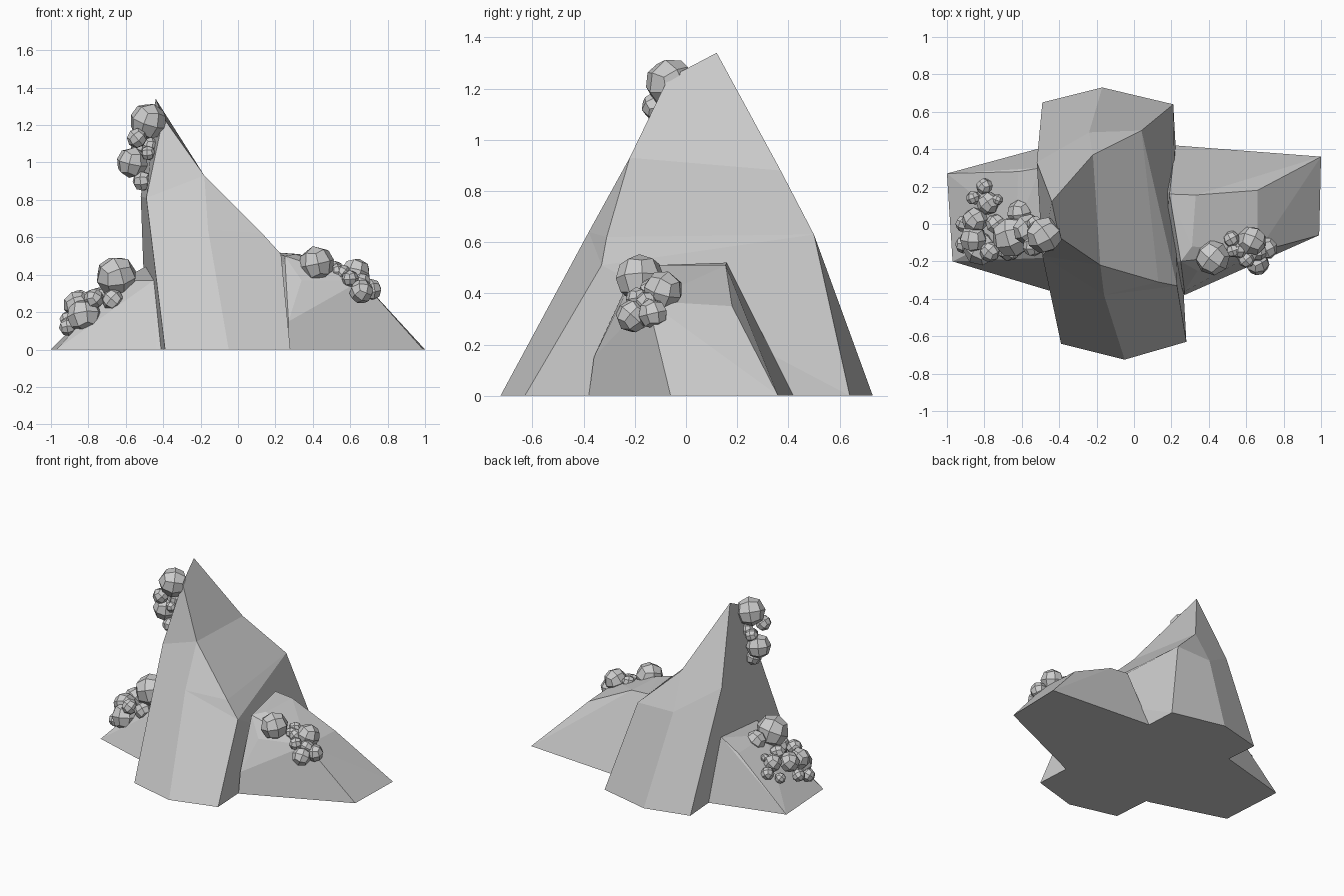
import bpy, bmesh, random
from mathutils import Vector, Euler

if "Cube" in bpy.data.objects:
    bpy.data.objects.remove(bpy.data.objects["Cube"])

random.seed(4)

def make_object(name, bm):
    bmesh.ops.recalc_face_normals(bm, faces=bm.faces[:])
    mesh = bpy.data.meshes.new(name)
    bm.to_mesh(mesh)
    bm.free()
    ob = bpy.data.objects.new(name, mesh)
    bpy.context.collection.objects.link(ob)
    return ob

def rock(name, footprint, upper):
    """Chiselled convex rock from a ground outline and its upper corners."""
    bm = bmesh.new()
    for x, y in footprint:
        bm.verts.new((x, y, 0))
    for p in upper:
        bm.verts.new(p)
    bmesh.ops.convex_hull(bm, input=bm.verts[:])
    loose = [v for v in bm.verts if not v.link_faces]
    bmesh.ops.delete(bm, geom=loose, context='VERTS')
    bmesh.ops.dissolve_limit(bm, angle_limit=0.05, verts=bm.verts[:], edges=bm.edges[:])
    return make_object(name, bm)

def unit_ball():
    """Cube split once and rounded: directions and quads of a 24-sided ball."""
    bm = bmesh.new()
    bmesh.ops.create_cube(bm, size=2)
    bmesh.ops.subdivide_edges(bm, edges=bm.edges[:], cuts=1, use_grid_fill=True)
    bm.verts.index_update()
    dirs = [v.co.normalized() for v in bm.verts]
    quads = [[v.index for v in f.verts] for f in bm.faces]
    bm.free()
    return dirs, quads

DIRS, QUADS = unit_ball()

def bush(name, balls):
    """Cluster of quad balls, each (x, y, z, radius), randomly turned."""
    bm = bmesh.new()
    for x, y, z, r in balls:
        turn = Euler([random.uniform(0, 1.5) for _ in range(3)]).to_matrix()
        vs = [bm.verts.new(Vector((x, y, z)) + turn @ (d * r)) for d in DIRS]
        for q in QUADS:
            bm.faces.new([vs[i] for i in q])
    return make_object(name, bm)

# Tall central rock: ground ring, ridge corners front and back, left corners
base = dict(bl=(-.49, .65, 0), bm=(-.17, .73, 0), br=(.21, .64, 0),
            fr=(.28, -.63, 0), fm=(-.05, -.725, 0), fl=(-.39, -.64, 0))
crest = dict(P=(-.44, .12, 1.34), F0=(-.40, -.07, 1.24), F1=(-.18, -.22, .93),
             F2=(.13, -.31, .62), F3=(.23, -.33, .51), B1=(-.22, .37, .88),
             B2=(.04, .50, .63), mf=(-.16, -.38, .64), mb=(-.24, .49, .63),
             lf=(-.49, -.17, .81), lb=(-.52, .33, .82))
bm = bmesh.new()
V = {k: bm.verts.new(p) for k, p in {**base, **crest}.items()}
for face in ("bl bm br fr fm fl", "P F0 F1 B1", "B1 F1 F2 B2",      # ground, slope
             "B2 F2 F3", "br B2 F3", "br F3 fr",                    # right end
             "fr fm mf F3", "F3 mf F2", "F2 mf F1",                 # front
             "fm fl lf mf", "lf F1 mf", "lf F0 F1",
             "fl bl lb lf", "lf lb P F0",                           # left
             "bl bm mb lb", "lb mb B1 P", "bm br B2 mb", "mb B2 B1"):  # back
    bm.faces.new([V[k] for k in face.split()])
make_object("main_rock", bm)

# Low rocks on both sides
rock("right_rock",
     [(1.0, .36), (.99, -.06), (.27, -.38), (.15, -.2), (.15, .2), (.22, .42)],
     [(.19, .16, .52), (.33, .155, .51), (.31, -.12, .51), (.34, -.25, .37),
      (.25, -.2, .50), (.66, .18, .35), (.66, -.15, .37), (.27, -.36, .15),
      (.23, .23, .38)])
rock("left_rock",
     [(-1.0, .27), (-.97, -.20), (-.44, -.36), (-.30, -.38), (-.30, .46), (-.50, .41)],
     [(-.50, .30, .44), (-.62, .28, .35), (-.63, -.03, .37), (-.45, -.18, .37),
      (-.30, .30, .45), (-.30, -.18, .38)])

# Round foliage clusters
bush("top_bush",
     [(-.48, -.06, 1.22, .10), (-.565, -.03, 1.0, .085), (-.51, -.05, .90, .055),
      (-.54, -.12, 1.13, .055), (-.47, -.04, 1.09, .045), (-.48, -.08, 1.05, .04),
      (-.53, .0, 1.08, .045)])
bush("left_bush",
     [(-.65, -.07, .39, .112), (-.82, -.13, .18, .095), (-.85, .02, .25, .07),
      (-.67, -.14, .265, .06), (-.78, .11, .26, .062), (-.91, -.11, .12, .048),
      (-.77, -.15, .27, .055), (-.80, .20, .22, .045), (-.73, .13, .29, .03),
      (-.86, .14, .18, .038), (-.91, .0, .16, .045), (-.74, .0, .28, .055),
      (-.61, .06, .36, .07), (-.86, -.08, .24, .075)])
bush("right_bush",
     [(.42, -.18, .46, .095), (.63, -.09, .41, .08), (.66, -.21, .31, .065),
      (.56, -.14, .41, .045), (.71, -.13, .32, .06), (.52, -.08, .43, .045),
      (.60, -.19, .38, .045), (.53, -.14, .42, .04), (.66, -.15, .36, .05)])
